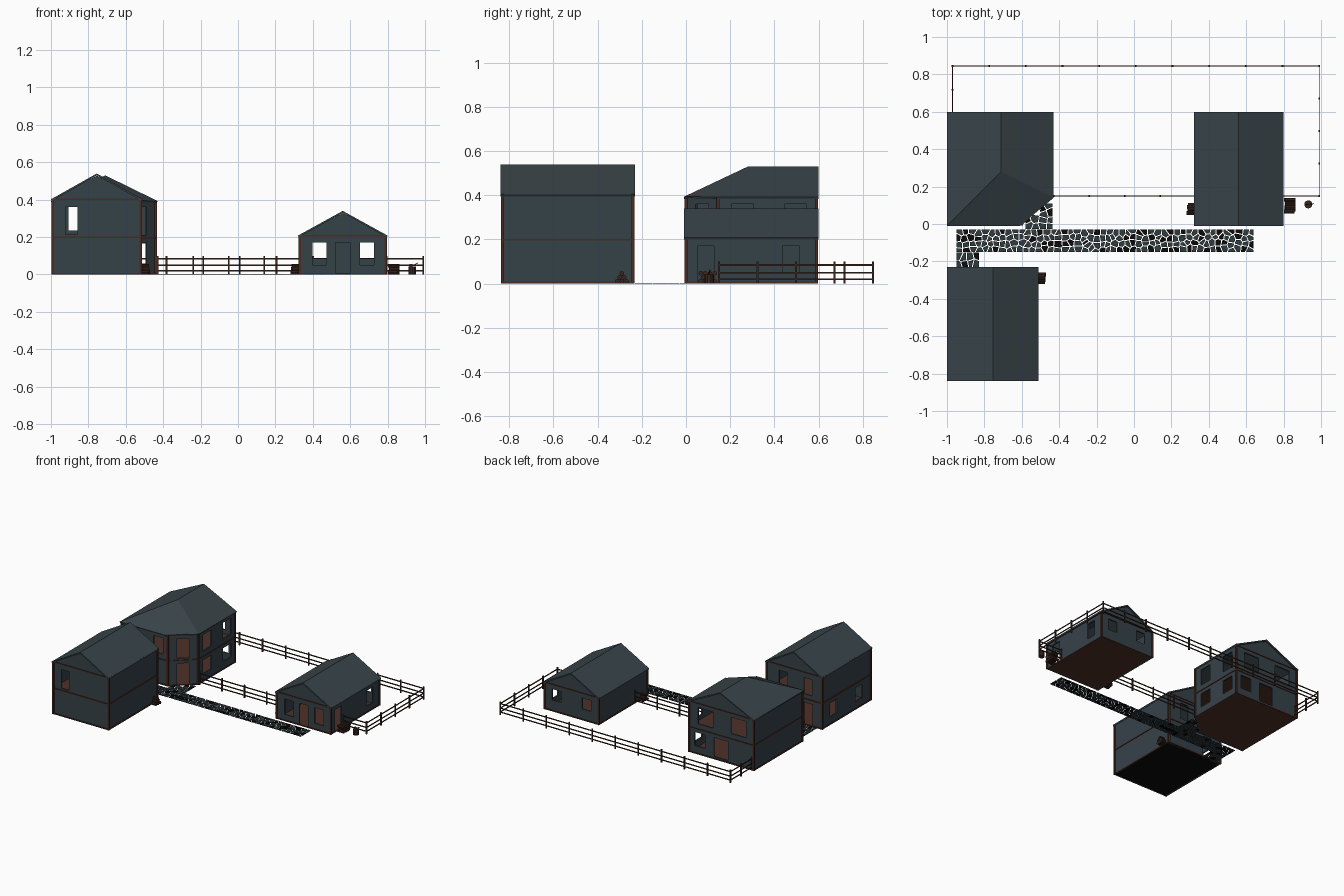
import bpy, bmesh, math, random
from mathutils import Vector, Matrix

if "Cube" in bpy.data.objects:
    bpy.data.objects.remove(bpy.data.objects["Cube"])

random.seed(4)

def material(name, rgb):
    m = bpy.data.materials.new(name)
    m.diffuse_color = (*rgb, 1)
    m.use_nodes = True
    m.node_tree.nodes["Principled BSDF"].inputs["Base Color"].default_value = m.diffuse_color
    return m

WALL = material("slate wall", (0.036, 0.054, 0.066))
ROOF = material("slate roof", (0.041, 0.058, 0.067))
TIMBER = material("timber brown", (0.070, 0.024, 0.015))
FLOOR = material("floor brown", (0.080, 0.030, 0.022))
WOOD = material("dark wood", (0.042, 0.019, 0.013))
STONE = material("path stone", (0.028, 0.042, 0.048))
BLACK = material("black", (0.003, 0.003, 0.003))

def finish(bm, name, mats, solid=0):
    me = bpy.data.meshes.new(name)
    bm.to_mesh(me)
    bm.free()
    ob = bpy.data.objects.new(name, me)
    bpy.context.collection.objects.link(ob)
    for m in mats:
        me.materials.append(m)
    if solid:
        mod = ob.modifiers.new("thickness", 'SOLIDIFY')
        mod.thickness, mod.offset = solid, -1
    return ob

def bar(bm, a, b, w, h):
    """Box running from a to b, w wide and h high."""
    a, b = Vector(a), Vector(b)
    d = b - a
    rot = d.to_track_quat('X', 'Z').to_matrix().to_4x4()
    bmesh.ops.create_cube(bm, size=1, matrix=Matrix.Translation((a + b) / 2) @ rot
                          @ Matrix.Diagonal((d.length, w, h, 1)))

def log(bm, a, b, r, sides=8):
    a, b = Vector(a), Vector(b)
    d = b - a
    rot = d.to_track_quat('Z', 'Y').to_matrix().to_4x4()
    bmesh.ops.create_cone(bm, cap_ends=True, segments=sides, radius1=r, radius2=r,
                          depth=d.length, matrix=Matrix.Translation((a + b) / 2) @ rot)

def slab(bm, pts, z0, z1):
    """Flat polygon with thickness; top and sides follow the outline (counter-clockwise)."""
    lo = [bm.verts.new((x, y, z0)) for x, y in pts]
    hi = [bm.verts.new((x, y, z1)) for x, y in pts]
    faces = [bm.faces.new(hi), bm.faces.new(lo[::-1])]
    n = len(pts)
    for i in range(n):
        j = (i + 1) % n
        faces.append(bm.faces.new((lo[i], lo[j], hi[j], hi[i])))
    return faces

def wall(bm, p0, p1, top, holes):
    """Wall sheet with openings (centre, width, bottom, top) measured along the wall."""
    p0, p1 = Vector(p0), Vector(p1)
    L = (p1 - p0).length
    d = (p1 - p0) / L
    us = sorted({0, L, *[round(c + s * w / 2, 4) for c, w, _, _ in holes for s in (-1, 1)]})
    zs = sorted({0, top, *[z for h in holes for z in h[2:]]})
    grid = {}
    def vert(u, z):
        if (u, z) not in grid:
            q = p0 + d * u
            grid[u, z] = bm.verts.new((q.x, q.y, z))
        return grid[u, z]
    for u0, u1 in zip(us, us[1:]):
        for z0, z1 in zip(zs, zs[1:]):
            u, z = (u0 + u1) / 2, (z0 + z1) / 2
            if not any(abs(u - c) < w / 2 and a < z < b for c, w, a, b in holes):
                bm.faces.new((vert(u0, z0), vert(u1, z0), vert(u1, z1), vert(u0, z1)))

def house(name, pts, top, ridge, gables, holes, storeys):
    n = len(pts)
    # walls, with a triangle over each gabled side
    bm = bmesh.new()
    for i in range(n):
        a, b = pts[i], pts[(i + 1) % n]
        wall(bm, a, b, top, holes.get(i, []))
        if i in gables:
            bm.faces.new([bm.verts.new(v) for v in
                          ((*a, top), (*b, top), (ridge[0], a[1], ridge[1] - 0.012))])
    finish(bm, name + "_walls", [WALL], 0.01)
    # corner posts and horizontal beams
    bm = bmesh.new()
    for i in range(n):
        a, b = pts[i], pts[(i + 1) % n]
        bar(bm, (*a, 0.001), (*a, top), 0.014, 0.014)
        for z in [0.005] + [top * (k + 1) / storeys - 0.004 for k in range(storeys)]:
            bar(bm, (*a, z), (*b, z), 0.010, 0.008)
    finish(bm, name + "_timbers", [TIMBER])
    # floors
    for k in range(storeys):
        bm = bmesh.new()
        z = top * k / storeys
        for f in slab(bm, pts, z, z + 0.006):
            f.normal_update()
            if name == "front_house" and k == 0 and f.normal.z < -0.5:
                f.material_index = 1
        finish(bm, f"{name}_floor_{k + 1}", [FLOOR, BLACK])

def roof(name, verts, faces):
    bm = bmesh.new()
    vs = [bm.verts.new(v) for v in verts]
    for f in faces:
        bm.faces.new([vs[i] for i in f])
    finish(bm, name, [ROOF], 0.01)

def gable_roof(name, x0, x1, y0, y1, eave, top):
    m = (x0 + x1) / 2
    roof(name, [(x0, y0, eave), (m, y0, top), (x1, y0, eave),
                (x0, y1, eave), (m, y1, top), (x1, y1, eave)],
         [(0, 1, 4, 3), (1, 2, 5, 4)])

LOW, UP, DOOR = (0.06, 0.165), (0.235, 0.36), (0.006, 0.17)

# two-storey house at the front left (sides: front, right, back, left)
house("front_house", [(-0.99, -0.83), (-0.52, -0.83), (-0.52, -0.24), (-0.99, -0.24)],
      0.405, (-0.755, 0.54), (0, 2),
      {0: [(0.10, 0.065, 0.215, 0.36)],
       2: [(0.35, 0.075, *DOOR), (0.14, 0.07, *UP), (0.35, 0.07, *UP)],
       3: [(0.14, 0.08, *LOW), (0.45, 0.08, *LOW)]}, 2)
gable_roof("front_house_roof", -1, -0.51, -0.84, -0.23, 0.402, 0.54)

# two-storey house at the back left with a cut corner
house("corner_house", [(-0.99, 0), (-0.60, 0), (-0.44, 0.145), (-0.44, 0.59), (-0.99, 0.59)],
      0.395, (-0.71, 0.53), (3,),
      {0: [(0.10, 0.09, *UP), (0.31, 0.08, *UP)],
       1: [(0.108, 0.085, *DOOR), (0.108, 0.085, 0.21, 0.36)],
       2: [(c, 0.10, *z) for c in (0.11, 0.35) for z in (LOW, UP)],
       3: [(0.09, 0.09, *LOW), (0.27, 0.12, 0.02, 0.165), (0.14, 0.13, *UP), (0.42, 0.13, *UP)]}, 2)
roof("corner_house_roof",
     [(-1, -0.01, 0.393), (-0.61, -0.01, 0.393), (-0.43, 0.14, 0.393), (-0.43, 0.60, 0.393),
      (-1, 0.60, 0.393), (-0.71, 0.28, 0.53), (-0.71, 0.60, 0.53)],
     [(0, 5, 6, 4), (0, 1, 5), (1, 2, 5), (2, 3, 6, 5)])

# single-storey cottage at the right
house("cottage", [(0.33, 0), (0.79, 0), (0.79, 0.59), (0.33, 0.59)],
      0.21, (0.56, 0.34), (0, 2),
      {0: [(0.105, 0.075, 0.05, 0.17), (0.23, 0.075, *DOOR), (0.36, 0.075, 0.05, 0.17)],
       1: [(0.09, 0.075, *DOOR), (0.475, 0.075, 0.05, 0.17)],
       2: [(0.10, 0.075, 0.085, 0.17), (0.355, 0.075, 0.085, 0.17)]}, 1)
gable_roof("cottage_roof", 0.32, 0.80, -0.01, 0.60, 0.208, 0.34)

# post and rail fence around the yard
bm = bmesh.new()
for a, b, n in (((-0.43, 0.15), (0.33, 0.15), 4), ((0.79, 0.15), (0.99, 0.15), 1),
                ((0.99, 0.15), (0.99, 0.845), 4), ((0.99, 0.845), (-0.97, 0.845), 10),
                ((-0.97, 0.845), (-0.97, 0.59), 2)):
    for k in range(n + 1):
        x, y = Vector(a).lerp(Vector(b), k / n)
        bar(bm, (x, y, 0), (x, y, 0.1), 0.009, 0.009)
    for z in (0.02, 0.05, 0.085):
        bar(bm, (*a, z), (*b, z), 0.004, 0.008)
finish(bm, "fence", [WOOD])

# cobbled path: irregular cells made by cutting around scattered centres
def cobbles(name, x0, x1, y0, y1, keep=lambda x, y: True, pitch=0.033):
    nx, ny = max(2, round((x1 - x0) / pitch)), max(2, round((y1 - y0) / pitch))
    sx, sy = (x1 - x0) / nx, (y1 - y0) / ny
    seeds = [Vector((x0 + sx * (i + .5 + random.uniform(-.36, .36)),
                     y0 + sy * (j + .5 + random.uniform(-.36, .36))))
             for i in range(nx) for j in range(ny)]
    bm = bmesh.new()
    for s in seeds:
        if not keep(*s):
            continue
        poly = [Vector(p) for p in ((x0, y0), (x1, y0), (x1, y1), (x0, y1))]
        for t in seeds:
            if t is s or (t - s).length > 4 * pitch:
                continue
            mid, nrm = (s + t) / 2, (t - s).normalized()
            out = []
            for p, q in zip(poly, poly[1:] + poly[:1]):
                dp, dq = (p - mid).dot(nrm) + 0.0025, (q - mid).dot(nrm) + 0.0025
                if dp <= 0:
                    out.append(p)
                if dp * dq < 0:
                    out.append(p.lerp(q, dp / (dp - dq)))
            poly = out
        if len(poly) > 2:
            idx = int(random.random() < 0.25)
            for f in slab(bm, poly, 0, 0.004):
                f.material_index = idx
    finish(bm, name, [STONE, BLACK])

cobbles("main_path", -0.95, 0.64, -0.15, -0.03)
cobbles("front_house_path", -0.95, -0.83, -0.23, -0.152)
cobbles("corner_house_path", -0.58, -0.435, -0.028, 0.11,
        lambda x, y: y < (x + 0.60) * 0.9 - 0.01)

# stacked firewood beside the houses
def log_pile(name, x0, x1, y, r, rows):
    bm = bmesh.new()
    for k, count in enumerate(rows):
        for i in range(count):
            yy = y + (i - (count - 1) / 2) * 2 * r
            e = random.uniform(-0.004, 0.004)
            z = r + k * r * 1.73
            log(bm, (x0 + e, yy, z), (x1 + e, yy, z), r)
    finish(bm, name, [WOOD])

log_pile("front_house_logs", -0.515, -0.475, -0.29, 0.0105, (3, 2, 1))
log_pile("cottage_left_logs", 0.286, 0.325, 0.08, 0.0105, (3, 2, 1))
log_pile("cottage_right_logs", 0.805, 0.86, 0.098, 0.0105, (4, 3, 4))

# chopping block with an axe
bm = bmesh.new()
log(bm, (0.932, 0.105, 0), (0.932, 0.105, 0.042), 0.022, 10)
bar(bm, (0.925, 0.105, 0.044), (0.962, 0.108, 0.062), 0.004, 0.004)
bar(bm, (0.925, 0.105, 0.036), (0.925, 0.105, 0.056), 0.005, 0.014)
finish(bm, "chopping_block", [WOOD])
